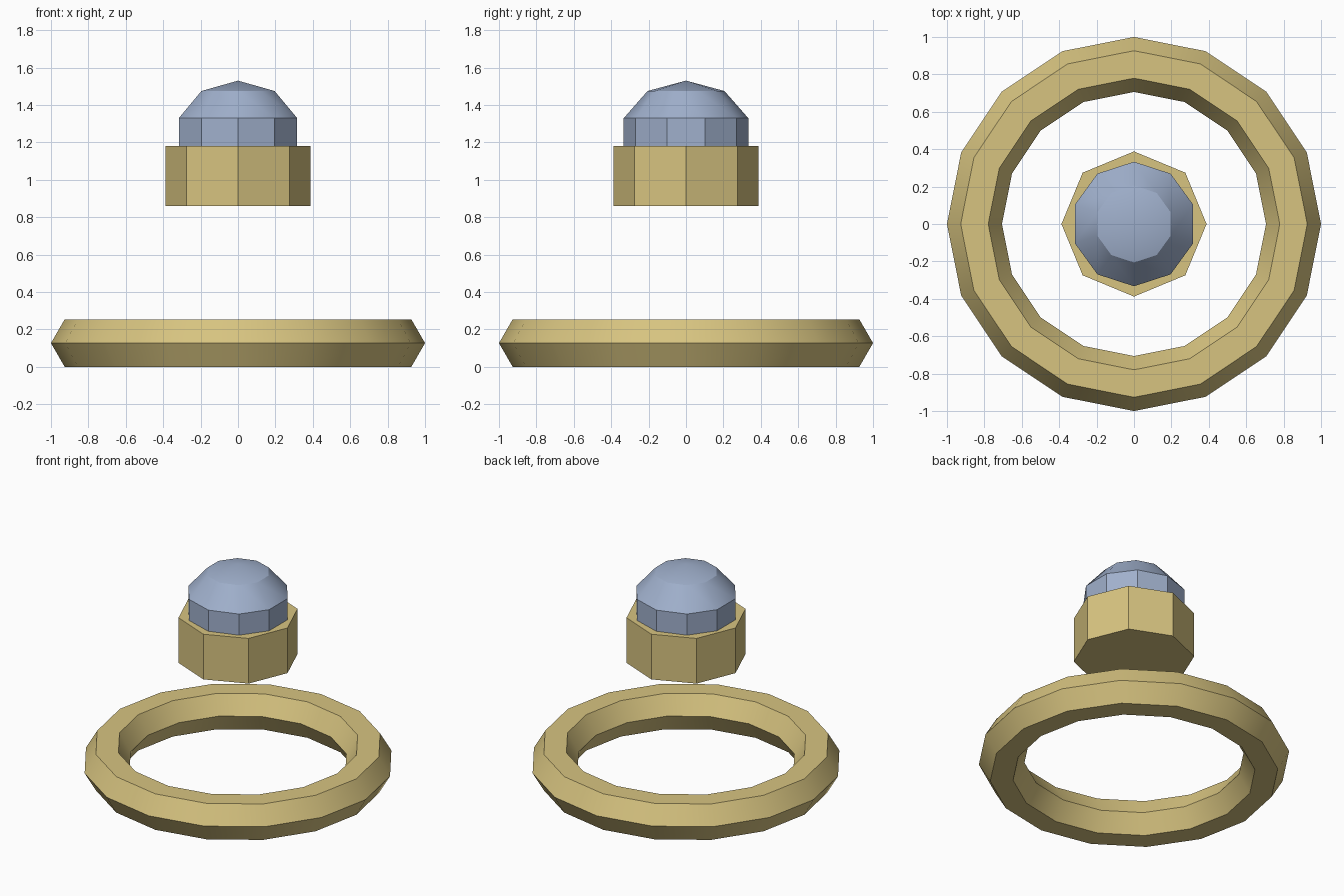
import bpy
import math

cube = bpy.data.objects.get("Cube")
if cube:
    bpy.data.objects.remove(cube, do_unlink=True)


def make_material(name, rgb):
    mat = bpy.data.materials.new(name)
    mat.use_nodes = True
    color = (*rgb, 1.0)
    mat.diffuse_color = color
    mat.node_tree.nodes["Principled BSDF"].inputs["Base Color"].default_value = color
    return mat


def finish(name, mat):
    """Name the active object, colour it and smooth only its shallow edges."""
    obj = bpy.context.object
    obj.name = obj.data.name = name
    obj.data.materials.append(mat)
    bpy.ops.object.transform_apply(location=False, rotation=True, scale=True)
    bpy.ops.object.shade_smooth_by_angle(angle=math.radians(30))
    return obj


gold = make_material("gold", (0.68, 0.55, 0.216))
pale_blue = make_material("pale blue", (0.35, 0.434, 0.604))

# Band lying flat, with a hexagonal section
minor = 0.147
bpy.ops.mesh.primitive_torus_add(
    major_segments=16, minor_segments=6,
    major_radius=1 - minor, minor_radius=minor,
    location=(0, 0, minor * math.sin(math.pi / 3)))
finish("ring_band", gold)

# Octagonal setting floating above the band
bottom, top = 0.86, 1.18
bpy.ops.mesh.primitive_cylinder_add(
    vertices=8, radius=0.388, depth=top - bottom,
    location=(0, 0, (bottom + top) / 2))
finish("gem_setting", gold)

# Faceted, slightly flattened gem sunk into the setting
bpy.ops.mesh.primitive_uv_sphere_add(
    segments=10, ring_count=5, radius=0.35, location=(0, 0, 1.24))
bpy.context.object.scale.z = 0.83
finish("gem", pale_blue)
